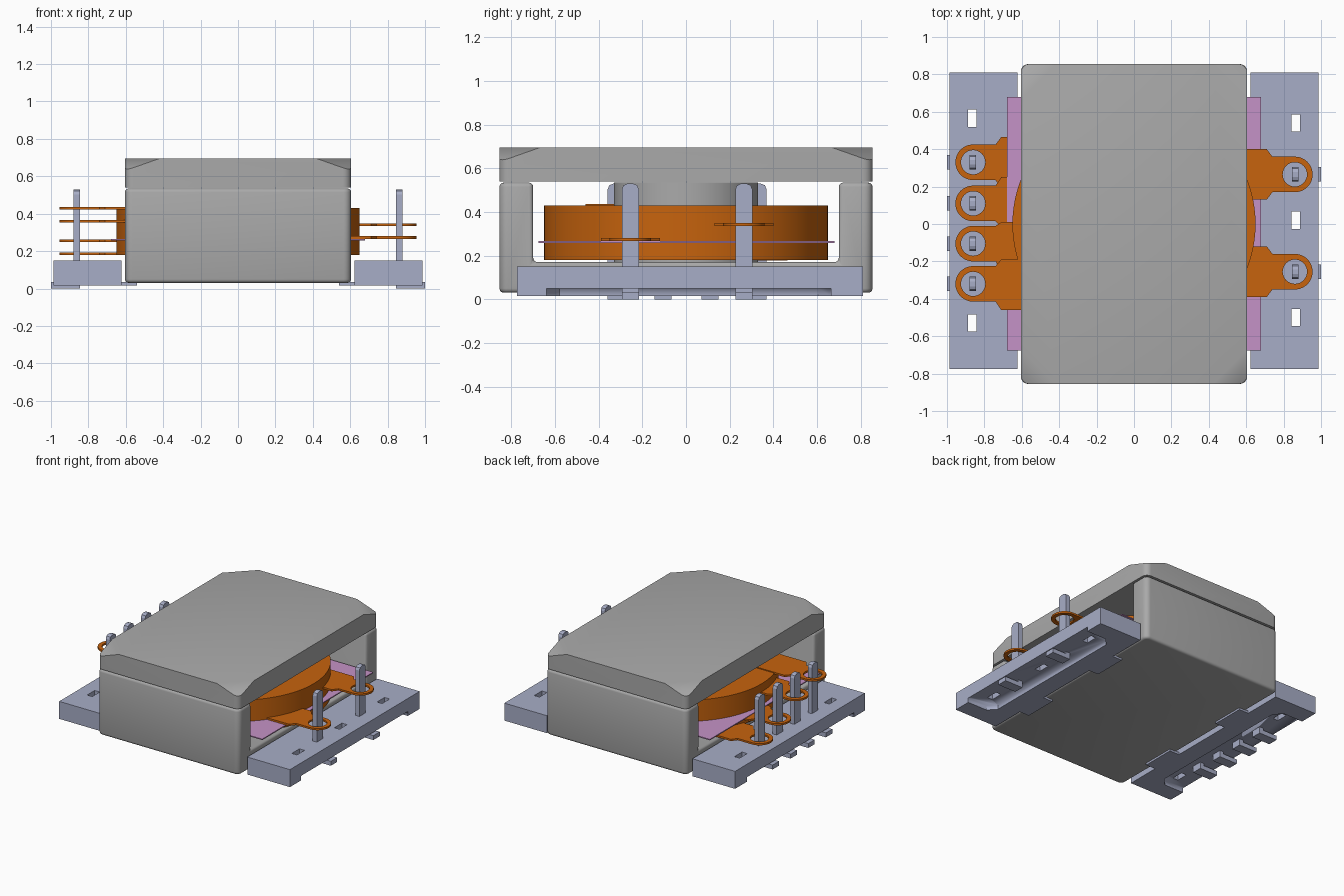
import bpy, bmesh, math

if "Cube" in bpy.data.objects:
    bpy.data.objects.remove(bpy.data.objects["Cube"], do_unlink=True)


def material(name, rgb):
    m = bpy.data.materials.new(name)
    m.use_nodes = True
    m.diffuse_color = (*rgb, 1)
    m.node_tree.nodes["Principled BSDF"].inputs["Base Color"].default_value = (*rgb, 1)
    return m


GREY = material("ferrite grey", (0.40, 0.40, 0.40))
LILAC = material("lilac plastic", (0.39, 0.42, 0.57))
PINK = material("pink insulation", (0.56, 0.29, 0.57))
COPPER = material("copper orange", (0.57, 0.125, 0.004))


def activate(obj):
    bpy.ops.object.select_all(action='DESELECT')
    obj.select_set(True)
    bpy.context.view_layer.objects.active = obj


def smooth(obj):
    activate(obj)
    bpy.ops.object.shade_smooth_by_angle(angle=math.radians(35))


def from_bmesh(name, bm, mat):
    me = bpy.data.meshes.new(name)
    bmesh.ops.recalc_face_normals(bm, faces=bm.faces)
    bm.to_mesh(me)
    bm.free()
    obj = bpy.data.objects.new(name, me)
    bpy.context.collection.objects.link(obj)
    me.materials.append(mat)
    return obj


def box_bmesh(xs, ys, zs):
    bm = bmesh.new()
    bmesh.ops.create_cube(bm, size=1)
    for v in bm.verts:
        for i, (lo, hi) in enumerate((xs, ys, zs)):
            v.co[i] = lo if v.co[i] < 0 else hi
    return bm


def along(bm, axis):
    """Edges of a box that run along one axis."""
    return [e for e in bm.edges
            if abs(e.verts[0].co[axis] - e.verts[1].co[axis]) > 1e-4]


def box(name, xs, ys, zs, mat, radius=0):
    bm = box_bmesh(sorted(xs), sorted(ys), sorted(zs))
    if radius:
        bmesh.ops.bevel(bm, geom=along(bm, 2), offset=radius, segments=6,
                        profile=0.5, affect='EDGES')
    return from_bmesh(name, bm, mat)


def cut(obj, cutter):
    mod = obj.modifiers.new("cut", 'BOOLEAN')
    mod.operation, mod.solver, mod.object = 'DIFFERENCE', 'EXACT', cutter
    activate(obj)
    bpy.ops.object.modifier_apply(modifier=mod.name)
    bpy.data.objects.remove(cutter, do_unlink=True)


def circle(cx, cy, r, n, start=0.0, sweep=2 * math.pi):
    full = abs(sweep) > 6.28
    return [(cx + r * math.cos(start + sweep * i / (n if full else n - 1)),
             cy + r * math.sin(start + sweep * i / (n if full else n - 1)))
            for i in range(n)]


def plate(name, loops, z0, z1, mat):
    """Flat plate from an outline plus any hole outlines."""
    cu = bpy.data.curves.new(name, 'CURVE')
    cu.dimensions, cu.fill_mode, cu.extrude = '2D', 'BOTH', (z1 - z0) / 2
    for loop in loops:
        sp = cu.splines.new('POLY')
        sp.points.add(len(loop) - 1)
        for p, (x, y) in zip(sp.points, loop):
            p.co = (x, y, 0, 1)
        sp.use_cyclic_u = True
    obj = bpy.data.objects.new(name, cu)
    obj.location.z = (z0 + z1) / 2
    bpy.context.collection.objects.link(obj)
    cu.materials.append(mat)
    activate(obj)
    bpy.ops.object.convert(target='MESH')
    smooth(obj)
    return obj


# Lower core: rounded block with a wide channel, and a round centre post
core = box("lower_core", (-.605, .605), (-.855, .855), (.03, .535), GREY, .04)
cut(core, box("channel", (-1, 1), (-.7, .7), (.17, 1), GREY))
bev = core.modifiers.new("soft edges", 'BEVEL')
bev.width, bev.segments, bev.limit_method = .02, 3, 'ANGLE'
bev.angle_limit = math.radians(60)
activate(core)
bpy.ops.object.modifier_apply(modifier=bev.name)
smooth(core)
plate("centre_post", [circle(0, 0, .33, 64)], .165, .535, GREY)

# Upper core: slab with its four top corners sliced off
bm = box_bmesh((-.605, .605), (-.855, .855), (.54, .695))
bmesh.ops.bevel(bm, geom=along(bm, 2), offset=.045, segments=6, profile=.5,
                affect='EDGES')
for sx in (-1, 1):
    for sy in (-1, 1):
        bmesh.ops.bisect_plane(
            bm, geom=bm.verts[:] + bm.edges[:] + bm.faces[:],
            plane_co=(sx * .42, sy * .855, .695),
            plane_no=(sx / .185, sy / .185, 1 / .065), clear_outer=True)
        bmesh.ops.holes_fill(bm, edges=[e for e in bm.edges if e.is_boundary])
smooth(from_bmesh("upper_core", bm, GREY))

# Winding stack and insulation sheet, both open around the post
plate("winding", [circle(0, 0, .65, 96), circle(0, 0, .37, 64)], .18, .43, COPPER)
plate("insulation_sheet",
      [[(-.68, -.675), (.68, -.675), (.68, .68), (-.68, .68)],
       circle(0, 0, .37, 64)], .258, .266, PINK)


def winding_tab(name, side, cy, root, z):
    """Ring terminal on a short arm that widens into the winding."""
    cx, r = .86, .095
    outline = [(.45, root[0]), (.71, root[0]), (.74, cy - r)]
    outline += circle(cx, cy, r, 25, -math.pi / 2, math.pi)
    outline += [(.74, cy + r), (.71, root[1]), (.45, root[1])]
    loops = [outline, circle(cx, cy, .065, 32)]
    plate(name, [[(side * x, y) for x, y in lp] for lp in loops],
          z - .007, z + .007, COPPER)


def pin(name, side, y):
    """Upright post with a chamfered tip and a foot bent outwards."""
    bm = box_bmesh((.845, .88), (y - .039, y + .039), (0, .53))
    tips = [e for e in along(bm, 0) if e.verts[0].co.z > .5]
    bmesh.ops.bevel(bm, geom=tips, offset=.026, segments=2, profile=.5,
                    affect='EDGES')
    for v in bm.verts:
        v.co.x *= side
    from_bmesh(name, bm, LILAC)
    box(name + "_foot", (side * .87, side * 1), (y - .039, y + .039),
        (0, .034), LILAC)


# Terminal blocks with an open recess below and through slots
SLOTS = {-1: (.565, -.53), 1: (.54, .02, -.5)}
for side, label in ((-1, "right"), (1, "left")):
    block = box(label + "_terminal_block", (side * .622, side * .987),
                (-.775, .81), (.015, .15), LILAC)
    recess = [(1.1, -.64), (.82, -.64), (.765, -.58), (.765, .605),
              (.82, .665), (1.1, .665)]
    cut(block, plate("recess", [[(side * x, y) for x, y in recess]],
                     -.1, .05, LILAC))
    for y in SLOTS[side]:
        cut(block, box("slot", (side * .843, side * .887),
                       (y - .046, y + .046), (-.1, .3), LILAC))
    # lips that hook under the core
    for i, y in enumerate((-.38, .38)):
        box(f"{label}_lip_{i + 1}", (side * .54, side * .63),
            (y - .13, y + .13), (.015, .034), LILAC)

# Winding tabs and their pins: side, centre, root span, height
TABS = [(-1, .33, (.19, .465), .185), (-1, .11, (-.02, .25), .255),
        (-1, -.105, (-.25, .01), .36), (-1, -.32, (-.46, -.19), .43),
        (1, .265, (.13, .4), .342), (1, -.255, (-.39, -.12), .273)]
for i, (side, cy, root, z) in enumerate(TABS):
    winding_tab(f"winding_tab_{i + 1}", side, cy, root, z)
    pin(f"pin_{i + 1}", side, cy)
